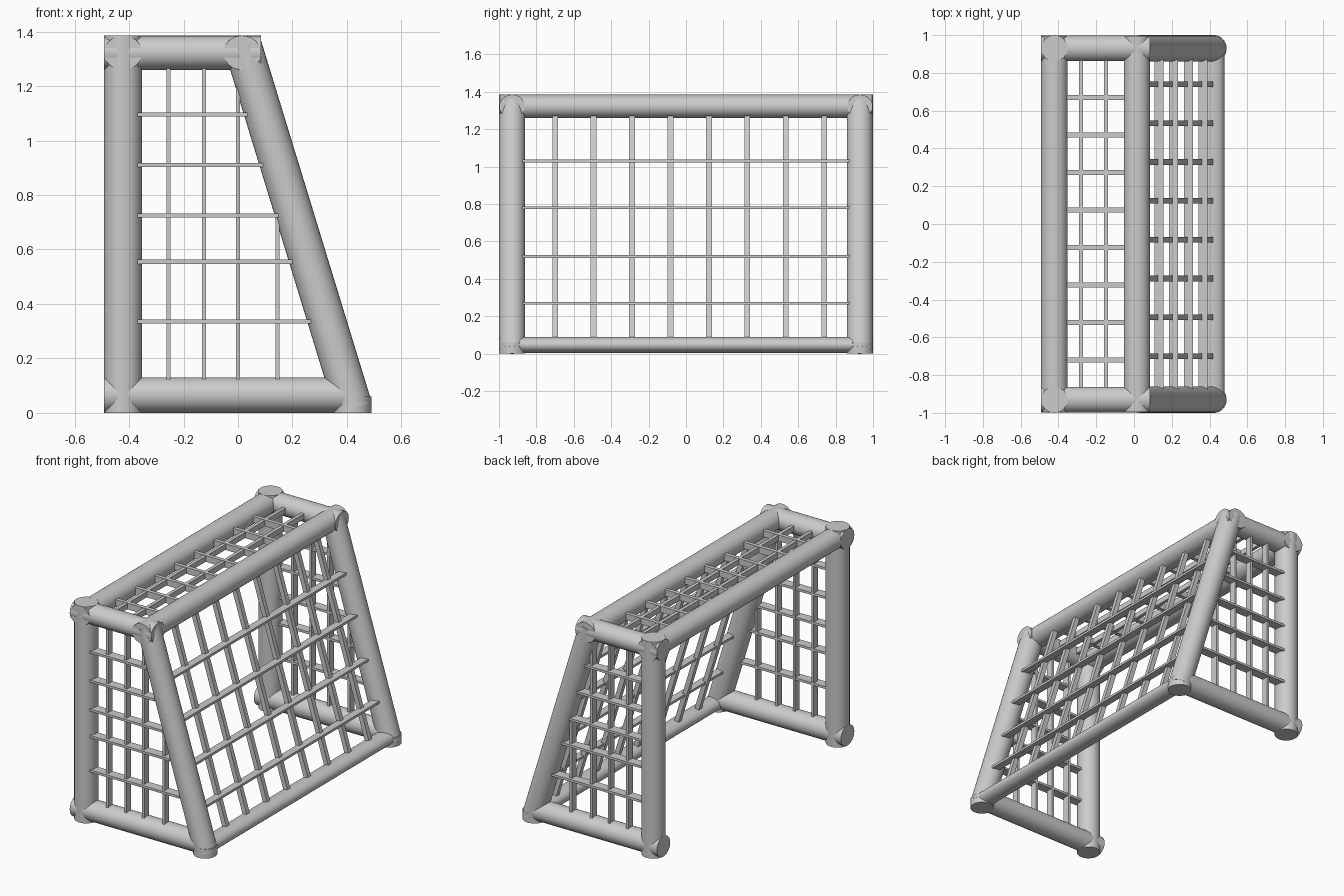
import bpy
from mathutils import Vector, Matrix

if "Cube" in bpy.data.objects:
    bpy.data.objects.remove(bpy.data.objects["Cube"])


def frame_axes(a, b, side):
    """Matrix whose z runs from a to b and whose x follows the side hint."""
    a, b = Vector(a), Vector(b)
    z = (b - a).normalized()
    y = z.cross(Vector(side)).normalized()
    x = y.cross(z)
    m = Matrix((x, y, z)).transposed().to_4x4()
    m.translation = (a + b) / 2
    return m, (b - a).length


def tube(name, a, b, ru=0.07, rv=0.07, side=(1, 0, 0)):
    m, length = frame_axes(a, b, side)
    bpy.ops.mesh.primitive_cylinder_add(vertices=32, radius=1, depth=length)
    ob = bpy.context.object
    ob.name = name
    ob.data.transform(Matrix.Diagonal((ru, rv, 1, 1)))
    ob.matrix_world = m
    bpy.ops.object.shade_smooth_by_angle()
    return ob


def bar(name, a, b, wu, wv, side):
    m, length = frame_axes(a, b, side)
    bpy.ops.mesh.primitive_cube_add(size=1)
    ob = bpy.context.object
    ob.name = name
    ob.data.transform(Matrix.Diagonal((wu, wv, length, 1)))
    ob.matrix_world = m
    return ob


X, Y = (1, 0, 0), (0, 1, 0)
TOP = 1.322


def slant_x(z):
    """Centre line of the sloping posts."""
    return 0.41 - (z - 0.065) * 0.306


# Side frames and side nets
for s, tag in ((-1, "near"), (1, "far")):
    y = 0.93 * s
    tube(f"front_post_{tag}", (-0.422, y, 0), (-0.422, y, 1.385))
    tube(f"sloping_post_{tag}", (slant_x(0.02), y, 0.02), (slant_x(1.35), y, 1.35))
    tube(f"sloping_post_foot_{tag}", (0.42, y, 0), (0.42, y, 0.06))
    tube(f"top_side_rail_{tag}", (-0.492, y, TOP), (0.085, y, TOP), 0.068, 0.063, Y)
    tube(f"bottom_side_rail_{tag}", (-0.492, y, 0.065), (0.43, y, 0.065), 0.068, 0.065, Y)
    yn = 0.945 * s
    for z in (0.335, 0.555, 0.725, 0.91, 1.095):
        bar(f"side_net_horizontal_{tag}", (-0.37, yn, z), (slant_x(z) - 0.06, yn, z),
            0.06, 0.015, Y)
    for x, top in ((-0.255, 1.29), (-0.125, 1.29), (0.0, 1.2), (0.145, 0.75)):
        bar(f"side_net_vertical_{tag}", (x, yn - 0.01 * s, 0.1), (x, yn - 0.01 * s, top),
            0.015, 0.045, X)

# Long rails across the width
tube("crossbar", (-0.422, -0.995, TOP), (-0.422, 0.995, TOP), 0.07, 0.063)
tube("top_back_rail", (0.015, -0.995, TOP), (0.015, 0.995, TOP), 0.069, 0.063)
tube("bottom_back_rail", (0.42, -0.96, 0.047), (0.42, 0.96, 0.047), 0.058, 0.042)

# Sloping back net
for z in (0.27, 0.52, 0.78, 1.03):
    x = slant_x(z) + 0.018
    bar("back_net_horizontal", (x, -0.88, z), (x, 0.88, z), 0.048, 0.015, X)
for i in range(8):
    y = -0.70 + i * 0.2057
    bar("back_net_sloping_bar", (slant_x(0.06), y, 0.06), (slant_x(1.29), y, 1.29),
        0.03, 0.03, Y)

# Roof net
for x in (-0.28, -0.148):
    bar("roof_net_long_bar", (x, -0.9, TOP), (x, 0.9, TOP), 0.022, 0.035, X)
for i in range(8):
    y = -0.72 + i * 0.1986
    bar("roof_net_short_bar", (-0.38, y, TOP), (-0.03, y, TOP), 0.025, 0.04, Y)
